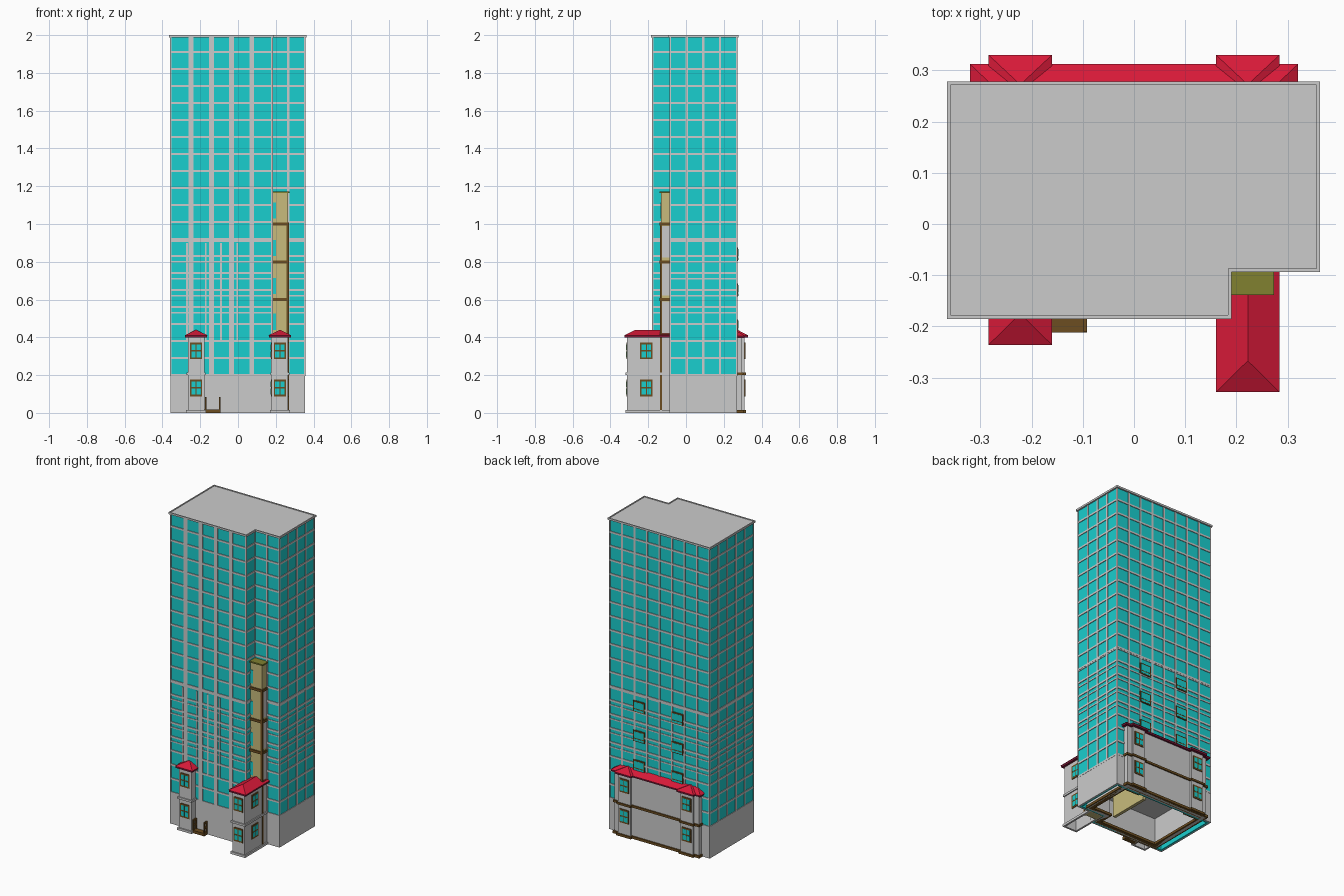
import bpy
from mathutils import Vector

if "Cube" in bpy.data.objects:
    bpy.data.objects.remove(bpy.data.objects["Cube"])

COLORS = {"cyan": (0.01, 0.62, 0.62, 1), "red": (0.68, 0.01, 0.04, 1), "maroon": (0.2, 0.01, 0.04, 1),
          "brown": (0.15, 0.075, 0.015, 1), "khaki": (0.58, 0.5, 0.2, 1), "olive": (0.22, 0.22, 0.03, 1)}
MATS = {}
for key, col in COLORS.items():
    MATS[key] = bpy.data.materials.new(key)
    MATS[key].diffuse_color = col


def build(name, parts, color=None):
    """Join (verts, faces) parts into one object."""
    verts, faces = [], []
    for v, f in parts:
        n = len(verts)
        verts += v
        faces += [[i + n for i in face] for face in f]
    me = bpy.data.meshes.new(name)
    me.from_pydata(verts, [], faces)
    ob = bpy.data.objects.new(name, me)
    bpy.context.collection.objects.link(ob)
    if color:
        me.materials.append(MATS[color])
    return ob


def prism(pts, z0, z1, bottom=True):
    n = len(pts)
    v = [(x, y, z0) for x, y in pts] + [(x, y, z1) for x, y in pts]
    f = [[i, (i + 1) % n, (i + 1) % n + n, i + n] for i in range(n)] + [list(range(n, 2 * n))]
    if bottom:
        f.append(list(range(n))[::-1])
    return v, f


def rect(x0, x1, y0, y1):
    return [(x0, y0), (x1, y0), (x1, y1), (x0, y1)]


def box(x0, x1, y0, y1, z0, z1):
    return prism(rect(x0, x1, y0, y1), z0, z1)


def offset(pts, d):
    """Grow an axis-aligned counter-clockwise outline by d."""
    out = []
    for i, p in enumerate(pts):
        a = (Vector(p) - Vector(pts[i - 1])).normalized()
        b = (Vector(pts[(i + 1) % len(pts)]) - Vector(p)).normalized()
        out.append((p[0] + d * (a.y + b.y), p[1] - d * (a.x + b.x)))
    return out


def ring(pts, d_in, d_out, z0, z1):
    n = len(pts)
    v = [(x, y, z) for d, z in ((d_out, z0), (d_out, z1), (d_in, z1), (d_in, z0)) for x, y in offset(pts, d)]
    f = [[k * n + i, k * n + (i + 1) % n, (k + 1) % 4 * n + (i + 1) % n, (k + 1) % 4 * n + i]
         for k in range(4) for i in range(n)]
    return v, f


def wall_box(x, y, z, nrm, u, w, h, depth):
    """Thin box on a wall with normal nrm, shifted sideways by u."""
    t = (-nrm[1], nrm[0])
    cx, cy = x + t[0] * u, y + t[1] * u
    ex, ey = abs(t[0]) * w / 2 + abs(nrm[0]) * depth, abs(t[1]) * w / 2 + abs(nrm[1]) * depth
    return box(cx - ex, cx + ex, cy - ey, cy + ey, z - h / 2, z + h / 2)


# tower shell, base and roof
FOOT = [(-.355, -.175), (.18, -.175), (.18, -.084), (.353, -.084), (.353, .268), (-.355, .268)]
build("tower_glass", [prism(FOOT, .2, 1.99)], "cyan")
build("tower_base_walls", [ring(FOOT, -.006, .003, 0, .2)])
build("base_edge_lining", [ring(FOOT, -.016, -.006, 0, .19)], "cyan")
build("tower_ceiling", [prism(offset(FOOT, -.004), .19, .2)])
build("tower_roof", [prism(offset(FOOT, .01), 1.988, 1.996), ring(FOOT, .003, .01, 1.996, 2)])

# curtain wall grid
build("floor_bands", [ring(FOOT, -.002, .004, .2 + .09 * i - .006, .2 + .09 * i + .006) for i in range(20)])
bars = []
for i, (cols, width) in enumerate([(5, .026), (1, .012), (2, .012), (4, .012), (8, .012), (5, .012)]):
    a, b = Vector(FOOT[i]), Vector(FOOT[(i + 1) % 6])
    t = (b - a).normalized()
    nrm = (t.y, -t.x)
    for k in range(cols + 1):
        p = a.lerp(b, k / cols)
        w = width if 0 < k < cols else .008
        bars.append(wall_box(p.x, p.y, 1.095, nrm, 0, w, 1.79, .004))
build("vertical_mullions", bars)
build("lower_thin_mullions", [box(x - .004, x + .004, -.179, -.17, .38, .9) for x in (-.27, -.17, -.09, -.005)])
build("lower_thin_bands", [ring(FOOT, -.002, .003, z - .004, z + .004) for z in (.53, .62, .71, .8, .91)])

# low house swallowed by the tower
HOUSE = [(-.3, -.165), (.165, -.165), (.165, -.07), (.3, -.07), (.3, .297), (-.3, .297)]
build("house_walls", [ring(HOUSE, -.02, 0, 0, .19), box(-.3, .3, .25, .297, .19, .405)])
build("house_ceiling", [prism(HOUSE, .18, .19)])
build("house_bands", [ring(HOUSE, -.03, .008, 0, .016), box(-.307, .307, .26, .305, .2, .214)], "brown")
build("house_partition", [box(.08, .1, -.07, .2, .02, .18)], "khaki")

# corner turrets: x range, y range
TURRETS = {"front_left": (-.222, -.22, -.16), "front_right": (.222, -.312, -.07),
           "back_left": (-.222, .25, .31), "back_right": (.222, .25, .31)}


def hip(cx, y_end, y_in, y_ridge):
    """Hipped roof with one sloped end; y_end is the outer eave."""
    h, z0, z1 = .062, .41, .44
    v = [(cx - h, y_end, z0), (cx + h, y_end, z0), (cx + h, y_in, z0), (cx - h, y_in, z0),
         (cx, y_ridge, z1), (cx, y_in, z1)]
    f = [[0, 1, 4], [1, 2, 5, 4], [3, 0, 4, 5], [2, 3, 5], [3, 2, 1, 0]]
    return v, f if y_end < y_in else [q[::-1] for q in f]


for label, (cx, y0, y1) in TURRETS.items():
    foot = rect(cx - .044, cx + .044, y0, y1)
    back = y0 > 0
    build(label + "_turret", [prism(foot, 0, .402, bottom=False)])
    build(label + "_turret_bands", [ring(foot, -.004, .008, 0, .015), ring(foot, -.001, .007, .2, .213)],
          "brown" if back else None)
    if back:
        roof, eave = hip(cx, .33, .22, .272), rect(cx - .062, cx + .062, .25, .33)
    else:
        roof, eave = hip(cx, y0 - .016, y1, y0 + .045), rect(cx - .062, cx + .062, y0 - .016, y1)
    build(label + "_turret_roof", [roof], "red")
    build(label + "_turret_eave", [prism(offset(eave, -.003), .398, .41)], "maroon")

# long rear eave roof
lo, hi = rect(-.32, .32, .1, .312), rect(-.26, .26, .12, .255)
v, f = prism(lo, .408, .44)
build("rear_roof", [(v[:4] + [(x, y, .442) for x, y in hi], f)], "red")
build("rear_eave", [box(-.317, .317, .2, .309, .397, .408)], "maroon")

# turret windows: frame plus four panes
frames, panes = [], []
spots = [(-.222, -.22, (0, -1)), (.222, -.312, (0, -1)), (.266, -.21, (1, 0)), (.178, -.245, (-1, 0)),
         (-.222, .31, (0, 1)), (.222, .31, (0, 1))]
for x, y, nrm in spots:
    for z in (.132, .328):
        frames.append(wall_box(x, y, z, nrm, 0, .065, .088, .004))
        panes += [wall_box(x, y, z + dz, nrm, u, .022, .03, .005) for u in (-.014, .014) for dz in (-.019, .019)]
build("turret_window_frames", frames, "brown")
build("turret_window_panes", panes, "cyan")

# framed windows on the tower rear
frames, panes = [], []
for x in (-.13, .143):
    for z in (.46, .65, .84):
        frames.append(wall_box(x, .268, z, (0, 1), 0, .08, .07, .008))
        panes += [wall_box(x, .268, z + dz, (0, 1), 0, .068, h, .009) for dz, h in ((.008, .04), (-.024, .012))]
build("rear_window_frames", frames, "brown")
build("rear_window_panes", panes, "cyan")

# stair shaft in the corner notch
build("shaft", [box(.178, .264, -.132, -.08, 0, 1.165)], "khaki")
build("shaft_roof", [box(.178, .273, -.139, -.08, 1.163, 1.172)], "olive")
build("shaft_trim", [box(.178, .271, -.139, -.08, z - .008, z + .008) for z in (.41, .6, .8, 1)]
      + [box(.258, .27, -.138, -.126, 0, 1)], "brown")
build("shaft_windows", [box(.178, .2, -.135, -.12, z, z + .085) for z in (.44, .63, .83, 1.03)], "cyan")
build("shaft_side_panels", [box(.2, .266, -.127, -.08, z + .012, z + .18) for z in (.41, .61, .81)])

# entrance step with railings
build("entrance_step", [box(-.178, -.092, -.212, -.17, 0, .018)]
      + [box(x - .004, x + .004, y - .004, y + .004, 0, .085) for x in (-.172, -.096) for y in (-.206, -.182)]
      + [box(x - .004, x + .004, -.21, -.175, z, z + .01) for x in (-.172, -.096) for z in (.045, .075)], "brown")

for m in bpy.data.materials:
    if m.users and not m.is_grease_pencil:
        m.use_nodes = True
        m.node_tree.nodes["Principled BSDF"].inputs["Base Color"].default_value = m.diffuse_color
